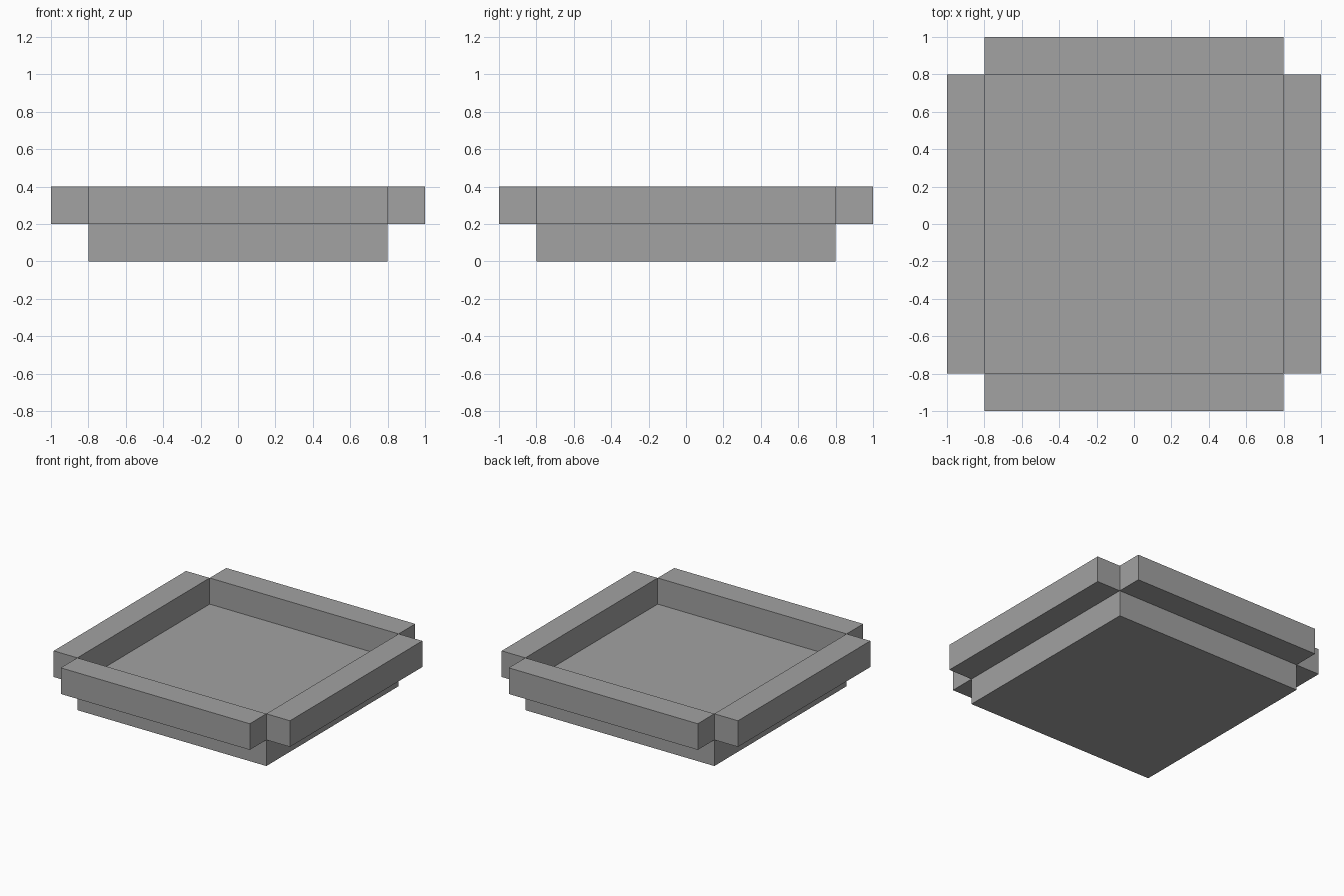
import bpy
from mathutils import Matrix

if "Cube" in bpy.data.objects:
    bpy.data.objects.remove(bpy.data.objects["Cube"])

grey = bpy.data.materials.new("plain grey")
grey.diffuse_color = (0.36, 0.36, 0.36, 1)
grey.use_nodes = True
grey.node_tree.nodes["Principled BSDF"].inputs["Base Color"].default_value = grey.diffuse_color


def box(name, centre, size):
    bpy.ops.mesh.primitive_cube_add(size=1)
    ob = bpy.context.object
    ob.name = name
    ob.data.transform(Matrix.Translation(centre) @ Matrix.Diagonal((*size, 1)))
    ob.data.materials.append(grey)
    return ob


# Square slab whose top is the tray floor
box("base_slab", (0, 0, 0.1), (1.6, 1.6, 0.2))

# Four rails standing just outside the slab, leaving the corners open
for side, s in (("right", 1), ("left", -1)):
    box(side + "_rail", (0.9 * s, 0, 0.3), (0.2, 1.6, 0.2))
for side, s in (("back", 1), ("front", -1)):
    box(side + "_rail", (0, 0.9 * s, 0.3), (1.6, 0.2, 0.2))
